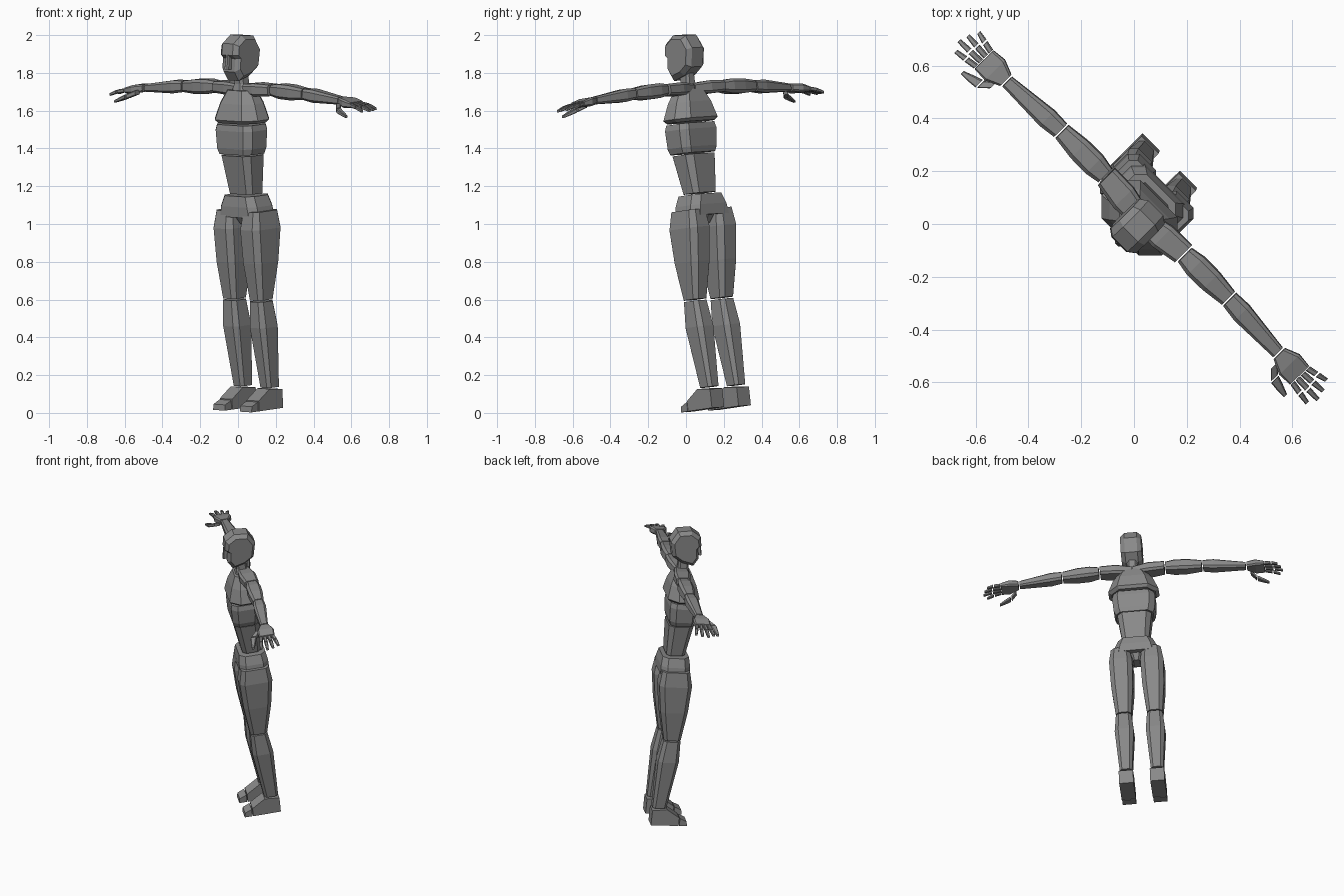
import bpy, bmesh, math
from mathutils import Matrix, Vector

if "Cube" in bpy.data.objects:
    bpy.data.objects.remove(bpy.data.objects["Cube"], do_unlink=True)

grey = bpy.data.materials.new("plain_grey")
grey.use_nodes = True
grey.diffuse_color = (.25, .25, .25, 1)
grey.node_tree.nodes["Principled BSDF"].inputs["Base Color"].default_value = grey.diffuse_color

# The whole figure stands turned, rolled a little and leaning forward
POSE = (Matrix.Translation((.09, .195, .027))
        @ Matrix.Rotation(math.radians(-45), 4, "Z")
        @ Matrix.Rotation(math.radians(2.7), 4, "Y")
        @ Matrix.Rotation(math.radians(6), 4, "X"))
GAP = .004


def skin(name, rings, side=1):
    """Join equal rings of points into a closed faceted solid."""
    bm = bmesh.new()
    loops = [[bm.verts.new((side * x, y, z)) for x, y, z in ring] for ring in rings]
    for lower, upper in zip(loops, loops[1:]):
        for i in range(len(lower)):
            bm.faces.new((lower[i - 1], lower[i], upper[i], upper[i - 1]))
    bm.faces.new(loops[0])
    bm.faces.new(loops[-1])
    bmesh.ops.recalc_face_normals(bm, faces=bm.faces)
    mesh = bpy.data.meshes.new(name)
    bm.to_mesh(mesh)
    bm.free()
    mesh.materials.append(grey)
    obj = bpy.data.objects.new(name, mesh)
    bpy.context.collection.objects.link(obj)
    obj.matrix_world = POSE


def limb(name, start, end, start_size, end_size, swell=0, swell_at=(), side=1, chamfer=.4):
    """Eight-sided part between two joints, thicker by swell at given fractions."""
    start, end = Vector(start), Vector(end)
    start_size, end_size = Vector(start_size), Vector(end_size)
    along = (end - start).normalized() * GAP
    start, end = start + along, end - along
    upright = abs(along.z) > abs(along.x)
    rings = []
    for t in (0, *swell_at, 1):
        centre = start.lerp(end, t)
        half = start_size.lerp(end_size, t) * (1 + swell * (t in swell_at))
        cut = chamfer * min(half)
        ring = []
        for su, sv in ((1, 1), (-1, 1), (-1, -1), (1, -1)):
            corners = [(su * half.x, sv * (half.y - cut)), (su * (half.x - cut), sv * half.y)]
            # Reverse alternate corners so the outline runs one way round
            for u, v in corners[::su * sv]:
                ring.append(centre + Vector((u, v, 0) if upright else (0, u, v)))
        rings.append(ring)
    skin(name, rings, side)


def slab(name, outline, x, half_width, side=1):
    """Side outline swept straight across the width."""
    skin(name, [[(x + s * half_width, y, z) for y, z in outline] for s in (-1, 1)], side)


# Torso, from the hips up to the neck
limb("crotch", (0, 0, .98), (0, 0, 1.04), (.02, .04), (.04, .075))
limb("pelvis", (0, 0, 1.02), (0, 0, 1.14), (.145, .095), (.11, .085), .05, [.5])
limb("waist", (0, 0, 1.14), (0, -.015, 1.355), (.085, .06), (.11, .08))
limb("ribs", (0, -.02, 1.355), (0, -.015, 1.52), (.12, .08), (.13, .085), .08, [.2, .8])
limb("chest", (0, -.01, 1.52), (0, 0, 1.7), (.14, .09), (.085, .055), .2, [.1, .6], chamfer=.6)
limb("neck", (0, 0, 1.67), (0, 0, 1.79), (.055, .05), (.03, .035), -.2, [.5])

# Head: side profile about its middle, shrinking towards the temples
profile = [(-.03, .11), (.06, .1), (.1, .03), (.08, -.07), (.02, -.11),
           (-.06, -.13), (-.09, -.08), (-.08, -.01), (-.1, .01), (-.09, .07)]
skin("head", [[(x, y * k, 1.88 + z * k) for y, z in profile]
              for x, k in ((-.067, .8), (-.04, 1), (.04, 1), (.067, .8))])
limb("nose", (0, -.09, 1.81), (0, -.08, 1.9), (.016, .025), (.01, .02))

# Joints of the left half; the right half mirrors them
hip, knee, ankle = (.1, 0, 1.06), (.1, -.02, .58), (.1, .017, .11)
collar, shoulder, elbow = (0, .01, 1.7), (.21, .03, 1.7), (.45, .03, 1.69)
wrist, knuckles = (.73, .015, 1.67), (.85, .01, 1.655)
thumb_path = [(.75, -.03, 1.65), (.79, -.07, 1.63), (.87, -.09, 1.6)]

# Side outlines of the foot
heel = [(.065, 0), (.065, .1), (-.03, .11), (-.115, .055), (-.115, 0)]
toes = [(-.12, 0), (-.12, .05), (-.165, .03), (-.17, 0)]

for side, tag in ((1, "left_"), (-1, "right_")):
    # Leg
    limb(tag + "thigh", hip, knee, (.06, .09), (.05, .055), .28, [.2, .58], side)
    limb(tag + "shin", knee, ankle, (.05, .055), (.04, .045), .3, [.3], side)
    slab(tag + "foot", heel, ankle[0], .046, side)
    slab(tag + "toes", toes, ankle[0], .044, side)

    # Arm
    limb(tag + "collar", collar, shoulder, (.04, .025), (.045, .03), .25, [.5], side)
    limb(tag + "upper_arm", shoulder, elbow, (.036, .03), (.034, .03), .3, [.25, .6], side)
    limb(tag + "forearm", elbow, wrist, (.034, .03), (.025, .02), .25, [.25], side)

    # Hand, with fingers fanned from the knuckles and bent downwards
    limb(tag + "palm", wrist, knuckles, (.03, .02), (.05, .014), .35, [.5], side)
    limb(tag + "thumb_base", *thumb_path[:2], (.018, .012), (.019, .012), side=side)
    limb(tag + "thumb_tip", *thumb_path[1:], (.019, .012), (.008, .007), .1, [.5], side)
    for i, length in enumerate((.1, .12, .11, .09)):
        spread = i - 1.5
        base = Vector(knuckles) + Vector((-GAP, spread * .026, 0))
        middle = base + Vector((length / 2, spread * .006, -.008))
        tip = middle + Vector((length / 2, spread * .006, -.018))
        limb(f"{tag}finger_base_{i}", base, middle, (.011, .011), (.011, .01), side=side)
        limb(f"{tag}finger_tip_{i}", middle, tip, (.011, .01), (.008, .007), side=side)
